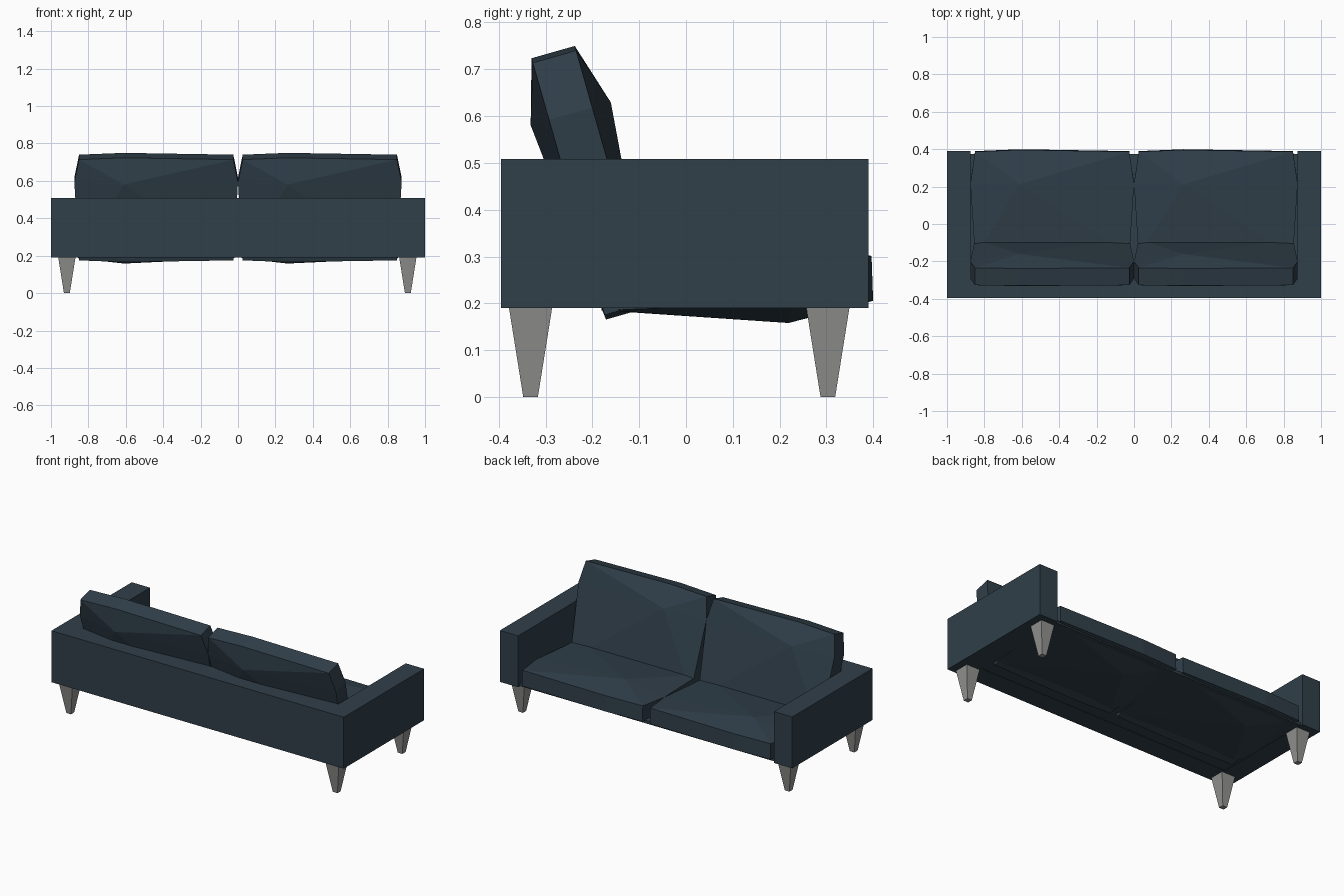
import bpy, bmesh
from mathutils import Vector

if "Cube" in bpy.data.objects:
    bpy.data.objects.remove(bpy.data.objects["Cube"])


def material(name, rgb):
    m = bpy.data.materials.new(name)
    m.diffuse_color = (*rgb, 1)
    m.use_nodes = True
    m.node_tree.nodes["Principled BSDF"].inputs["Base Color"].default_value = m.diffuse_color
    return m


FABRIC = material("dark blue fabric", (0.03, 0.05, 0.068))
METAL = material("grey leg", (0.29, 0.29, 0.285))


def finish(bm, name, mat):
    bmesh.ops.recalc_face_normals(bm, faces=bm.faces)
    me = bpy.data.meshes.new(name)
    bm.to_mesh(me)
    bm.free()
    me.materials.append(mat)
    ob = bpy.data.objects.new(name, me)
    bpy.context.collection.objects.link(ob)
    return ob


def box(name, lo, hi, mat, taper=1.0):
    """Box between two corners; taper scales the bottom end."""
    bm = bmesh.new()
    bmesh.ops.create_cube(bm, size=1)
    c = [(a + b) / 2 for a, b in zip(lo, hi)]
    s = [b - a for a, b in zip(lo, hi)]
    for v in bm.verts:
        t = taper if v.co.z < 0 else 1
        v.co = Vector((c[0] + v.co.x * s[0] * t,
                       c[1] + v.co.y * s[1] * t,
                       c[2] + v.co.z * s[2]))
    return finish(bm, name, mat)


def cushion(name, x0, origin, along, normal, peak, length=0.56):
    """Puffed low-poly cushion: 3 x 3 points per face, off-centre peak."""
    xs = (x0 + 0.025, x0 + 0.265, x0 + 0.85)
    us = (0, peak, length)
    bm = bmesh.new()
    grid = {}
    for k, side in enumerate((-1, 1)):
        for i in range(3):
            for j in range(3):
                x, u, w = xs[i], us[j], side * 0.048
                if j == 1 and i != 1:       # side bulge
                    x += 0.025 * (i - 1)
                if i == 1 and j != 1:       # end bulge
                    u += 0.01 * (j - 1)
                if i == j == 1:             # face peak
                    w += side * 0.041
                p = Vector(origin) + Vector(along) * u + Vector(normal) * w
                grid[i, j, k] = bm.verts.new((x, p.y, p.z))
    for k in (0, 1):
        for i in (0, 1):
            for j in (0, 1):
                # split each quad along the line through the peak
                a, b, c, d = (grid[q] for q in ((i, j, k), (i + 1, j, k),
                                                (i + 1, j + 1, k), (i, j + 1, k)))
                if i == j:
                    bm.faces.new((a, b, c)), bm.faces.new((a, c, d))
                else:
                    bm.faces.new((a, b, d)), bm.faces.new((b, c, d))
    rim = [(0, 0), (1, 0), (2, 0), (2, 1), (2, 2), (1, 2), (0, 2), (0, 1)]
    for p, q in zip(rim, rim[1:] + rim[:1]):
        bm.faces.new((grid[(*p, 0)], grid[(*q, 0)], grid[(*q, 1)], grid[(*p, 1)]))
    return finish(bm, name, FABRIC)


# Frame: arms, back panel and base
box("left_arm", (-1, -0.395, 0.19), (-0.875, 0.39, 0.508), FABRIC)
box("right_arm", (0.875, -0.395, 0.19), (1, 0.39, 0.508), FABRIC)
box("back_panel", (-0.875, -0.395, 0.19), (0.875, -0.27, 0.508), FABRIC)
box("base", (-0.875, -0.27, 0.192), (0.875, 0.375, 0.21), FABRIC)

# Cushions, two seats and two leaning backs
for side, x0 in (("left", -0.875), ("right", 0.0)):
    cushion(side + "_seat_cushion", x0, (0, 0.388, 0.253),
            (0, -0.9994, -0.035), (0, -0.035, 0.9994), 0.172)
    cushion(side + "_back_cushion", x0, (0, -0.281, 0.727),
            (0, 0.274, -0.962), (0, 0.962, 0.274), 0.127)

# Tapered square legs
for sx, x in (("left", -0.915), ("right", 0.908)):
    for sy, y in (("rear", -0.332), ("front", 0.303)):
        box(f"{sx}_{sy}_leg", (x - 0.046, y - 0.046, 0),
            (x + 0.046, y + 0.046, 0.19), METAL, 0.34)
